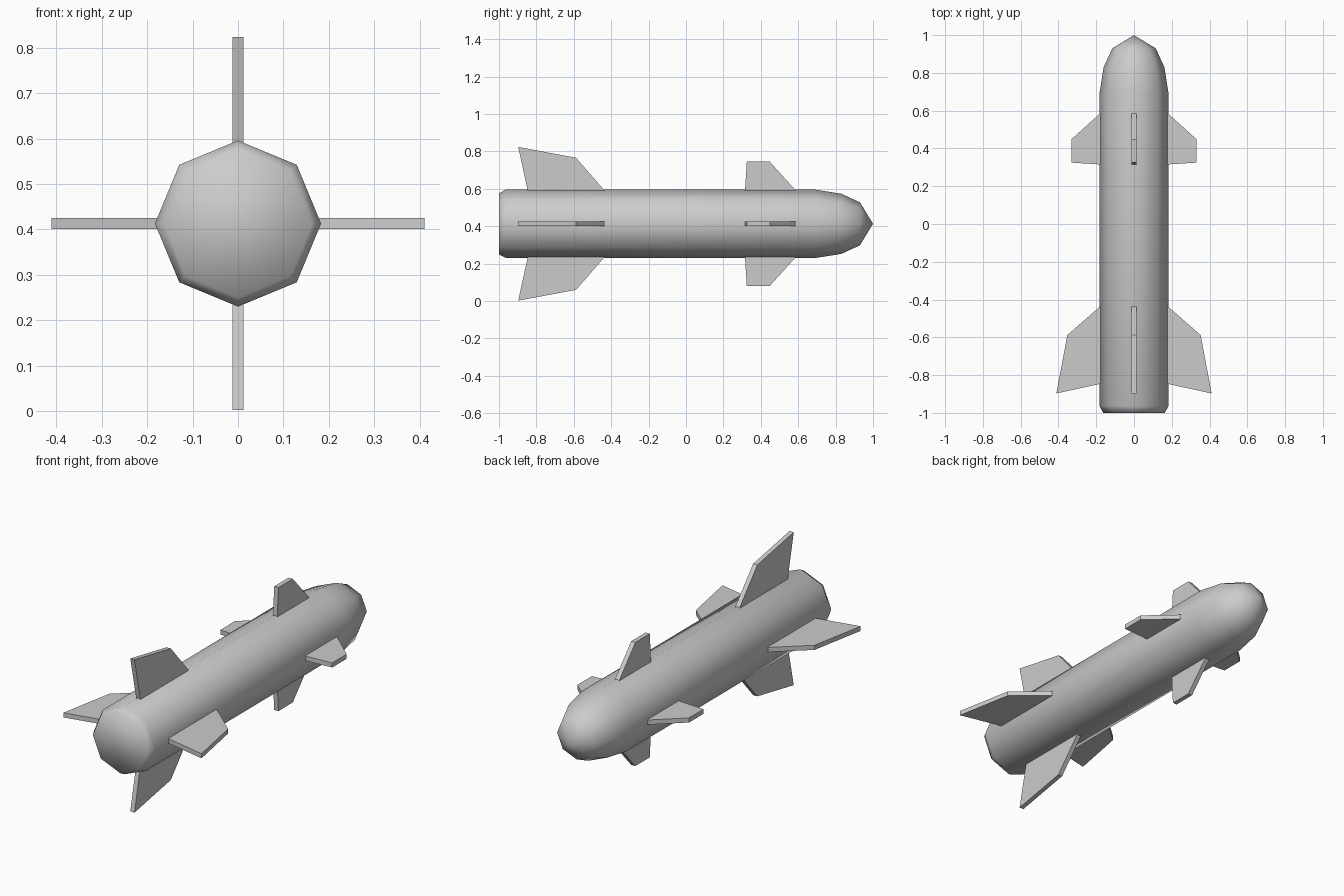
import bpy
import bmesh
from math import cos, sin, pi
from mathutils import Matrix

cube = bpy.data.objects.get("Cube")
if cube:
    bpy.data.objects.remove(cube, do_unlink=True)

CENTRE_Z = 0.413
SIDES = 8
FIN_HALF = 0.0125

grey = bpy.data.materials.new("light_grey")
grey.use_nodes = True
grey.diffuse_color = (0.6, 0.6, 0.6, 1)
grey.node_tree.nodes["Principled BSDF"].inputs["Base Color"].default_value = (0.6, 0.6, 0.6, 1)


def finish(bm, name, smooth=False):
    """Turn a bmesh into a grey object at the body's axis height."""
    bmesh.ops.recalc_face_normals(bm, faces=bm.faces[:])
    for face in bm.faces:
        face.smooth = smooth
    mesh = bpy.data.meshes.new(name)
    bm.to_mesh(mesh)
    bm.free()
    mesh.materials.append(grey)
    obj = bpy.data.objects.new(name, mesh)
    obj.location.z = CENTRE_Z
    bpy.context.collection.objects.link(obj)


# Body: eight-sided rings along y, closed by a flat tail and a pointed nose
bm = bmesh.new()
rings = []
for y, r in [(-1, 0.163), (-0.963, 0.183), (0.69, 0.183), (0.83, 0.161), (0.93, 0.115)]:
    angles = [2 * pi * i / SIDES for i in range(SIDES)]
    rings.append([bm.verts.new((r * cos(a), y, r * sin(a))) for a in angles])
tip = bm.verts.new((0, 1, 0))
bm.faces.new(rings[0])
for i in range(SIDES):
    j = (i + 1) % SIDES
    for a, b in zip(rings, rings[1:]):
        bm.faces.new((a[i], a[j], b[j], b[i]))
    bm.faces.new((rings[-1][i], rings[-1][j], tip))
finish(bm, "body", smooth=True)


def fin(name, outline, angle):
    """Flat plate from a (radius, y) outline, turned about the body axis."""
    bm = bmesh.new()
    face = bm.faces.new([bm.verts.new((r, y, -FIN_HALF)) for r, y in outline])
    extruded = bmesh.ops.extrude_face_region(bm, geom=[face])["geom"]
    moved = [v for v in extruded if isinstance(v, bmesh.types.BMVert)]
    bmesh.ops.translate(bm, verts=moved, vec=(0, 0, 2 * FIN_HALF))
    bmesh.ops.rotate(bm, verts=bm.verts[:], matrix=Matrix.Rotation(-angle, 3, "Y"))
    finish(bm, name)


# Four large tail fins and four small nose fins, roots just inside the body
tail = [(0.172, -0.435), (0.18, -0.437), (0.353, -0.588), (0.411, -0.897), (0.172, -0.845)]
nose = [(0.172, 0.588), (0.18, 0.585), (0.332, 0.448), (0.332, 0.325), (0.172, 0.315)]
for k, side in enumerate(("left", "top", "right", "bottom")):
    fin(side + "_tail_fin", tail, k * pi / 2)
    fin(side + "_nose_fin", nose, k * pi / 2)
